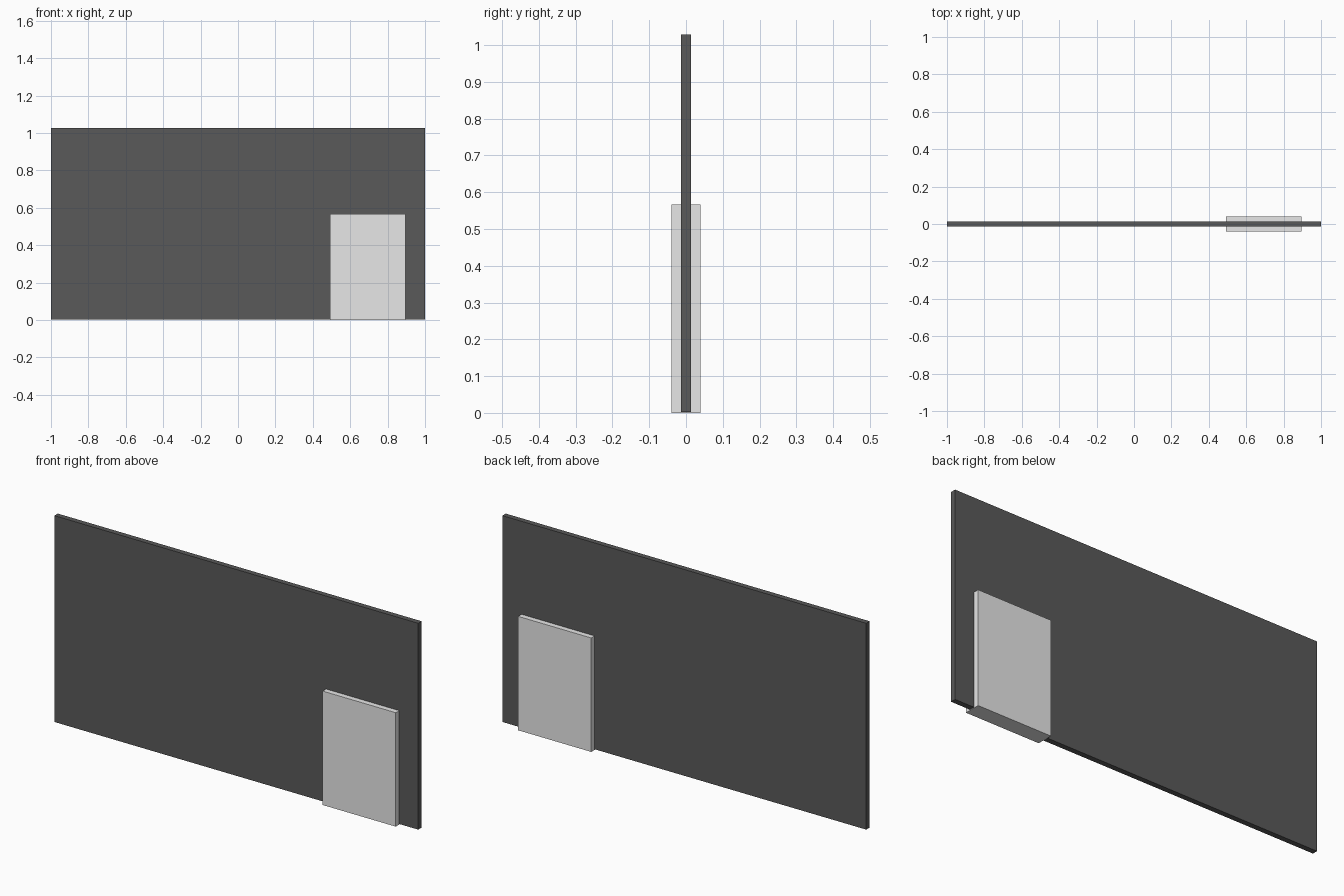
import bpy

if "Cube" in bpy.data.objects:
    bpy.data.objects.remove(bpy.data.objects["Cube"])


def material(name, value):
    mat = bpy.data.materials.new(name)
    mat.diffuse_color = (value, value, value, 1.0)
    mat.use_nodes = True
    mat.node_tree.nodes["Principled BSDF"].inputs["Base Color"].default_value = mat.diffuse_color
    return mat


def box(name, x, y, z, mat):
    """Box from (min, max) ranges on each axis."""
    ranges = (x, y, z)
    bpy.ops.mesh.primitive_cube_add(size=1, location=[(a + b) / 2 for a, b in ranges])
    obj = bpy.context.object
    obj.name = name
    obj.scale = [b - a for a, b in ranges]
    bpy.ops.object.transform_apply(location=False, rotation=False, scale=True)
    obj.data.materials.append(mat)
    return obj


dark_grey = material("dark grey", 0.1)
light_grey = material("light grey", 0.8)

# Thin wall panel, lifted slightly off the ground
box("wall", (-1, 1), (-0.0133, 0.0133), (0.003, 1.028), dark_grey)

# Door slab standing proud of the wall on both sides
box("door", (0.493, 0.895), (-0.04, 0.04), (0, 0.566), light_grey)
